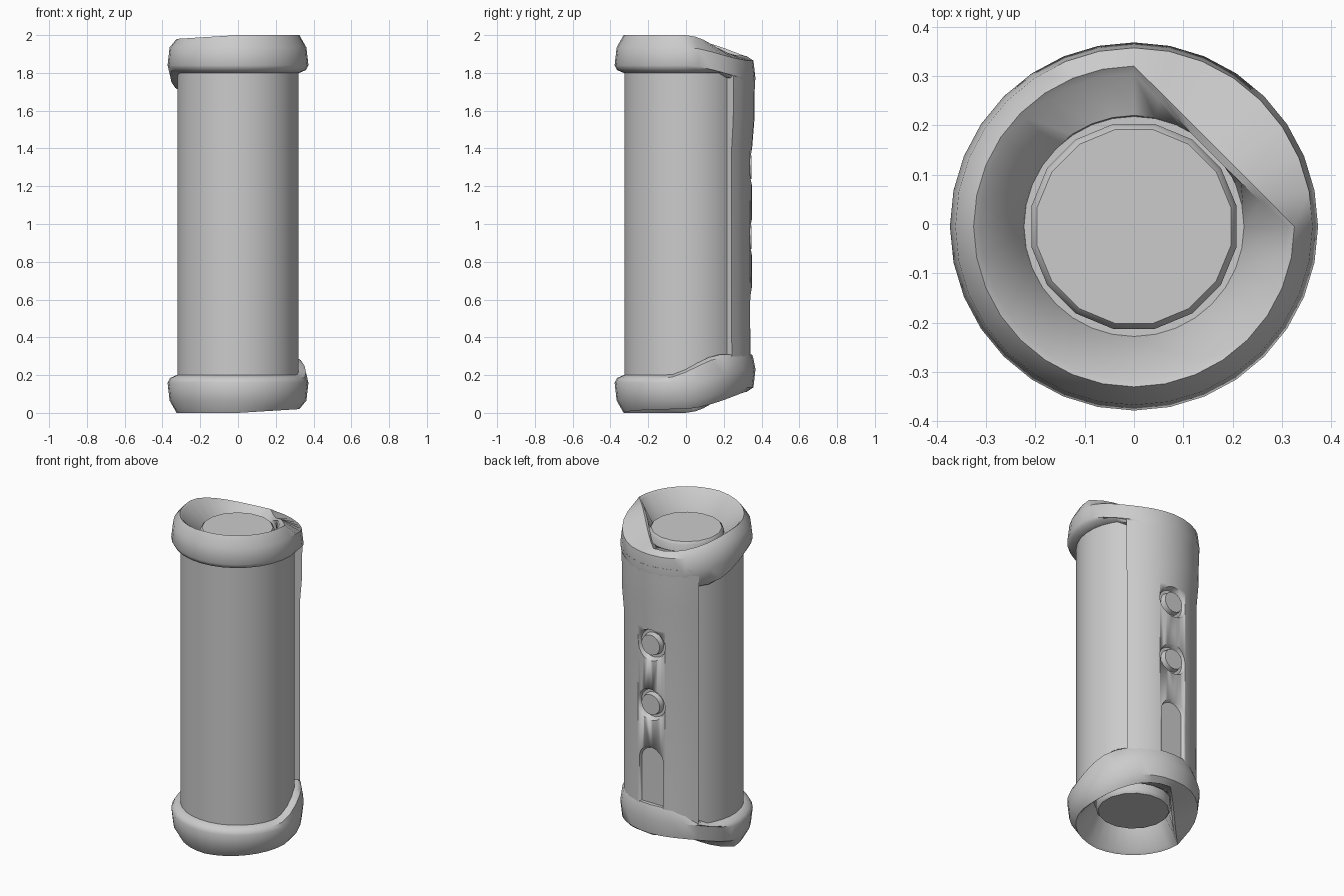
import bpy, bmesh, math
from mathutils import Matrix, Vector

if "Cube" in bpy.data.objects:
    bpy.data.objects.remove(bpy.data.objects["Cube"])

grey = bpy.data.materials.new("warm_grey")
grey.use_nodes = True
grey.diffuse_color = (0.6, 0.6, 0.6, 1)
grey.node_tree.nodes["Principled BSDF"].inputs["Base Color"].default_value = (0.6, 0.6, 0.6, 1)
FLIP = Matrix.Translation((0, 0, 2)) @ Matrix.Rotation(math.pi, 4, 'Y')
CENTRE_Y = -0.005


def finish(name, bm, angle=40):
    bmesh.ops.recalc_face_normals(bm, faces=bm.faces)
    mesh = bpy.data.meshes.new(name)
    bm.to_mesh(mesh)
    bm.free()
    mesh.materials.append(grey)
    ob = bpy.data.objects.new(name, mesh)
    bpy.context.collection.objects.link(ob)
    bpy.ops.object.select_all(action='DESELECT')
    ob.select_set(True)
    bpy.context.view_layer.objects.active = ob
    bpy.ops.object.shade_smooth_by_angle(angle=math.radians(angle))
    return ob


def loft(name, loops, around, matrix=Matrix()):
    """Skin closed cross-sections; join the ends or cap them."""
    bm = bmesh.new()
    rows = [[bm.verts.new(matrix @ Vector(p)) for p in loop] for loop in loops]
    pairs = list(zip(rows, rows[1:])) + ([(rows[-1], rows[0])] if around else [])
    for a, b in pairs:
        for i in range(len(a)):
            j = (i + 1) % len(a)
            bm.faces.new((a[i], a[j], b[j], b[i]))
    if not around:
        bm.faces.new(rows[0])
        bm.faces.new(rows[-1])
    return finish(name, bm)


def polar(r, angle, z):
    return (r * math.cos(angle), r * math.sin(angle) + CENTRE_Y, z)


def lathe(name, profile, sides, matrix=Matrix()):
    return loft(name, [[polar(r, math.tau * (i + 0.5) / sides, z) for i in range(sides)]
                       for r, z in profile], False, matrix)


def ramp(v, lo, hi):
    t = min(1, max(0, (v - lo) / (hi - lo)))
    return t * t * (3 - 2 * t)


def bumper_section(angle):
    """Bumper cross-section: the crest dips at the back and cuts one corner."""
    x, y = math.cos(angle), math.sin(angle)
    back = ramp(y, 0.0, 1.0)
    side = ramp(-x, -0.3, 0.6)
    crest_r = 0.325
    corner = math.cos(angle - math.pi / 4)
    if corner > 0.68:
        crest_r = min(crest_r, 0.23 / corner)
    crest_z = 2.0 - 0.11 * max(0, y) ** 1.6 - 0.02 * max(0, -x)
    low = 1.80 - 0.11 * (side * ramp(y, -0.3, 0.6) + (1 - side) * ramp(y, 0.55, 1.0))
    shoulder = 1.935 - 0.07 * back
    widest = 1.84 - 0.07 * back
    return [polar(0.21, angle, 1.78), polar(0.225, angle, 1.85),
            polar(crest_r - 0.015, angle, crest_z - 0.012), polar(crest_r, angle, crest_z),
            polar(0.362, angle, shoulder), polar(0.373, angle, widest),
            polar(0.36, angle, low + 0.015), polar(0.325 + 0.03 * back, angle, low),
            polar(0.29, angle, low)]


# Main cylinder
lathe("speaker_body", [(0.322, 0.16), (0.322, 1.84)], 32)

# End bumpers and recessed end discs; the lower end is the upper one turned over
for label, m in (("top", Matrix()), ("bottom", FLIP)):
    loft(label + "_bumper", [bumper_section(math.tau * i / 32) for i in range(32)], True, m)
    lathe(label + "_disc", [(0.212, 1.8), (0.212, 1.885), (0.2, 1.9)], 16, m)

# Curved spine along the back
angles = [math.radians(44 + 92 * i / 12) for i in range(13)]
levels = [(0.2, 0.357), (0.5, 0.355), (1.4, 0.355), (1.55, 0.367), (1.8, 0.37)]
spine = loft("back_spine", [[polar(r, a, z) for a in angles] +
                            [polar(0.3, a, z) for a in reversed(angles)]
                            for z, r in levels], False)


def capsule(name, radius, z_low, z_high, y_in, y_out, flare):
    """Round or stadium-shaped plug facing the back."""
    loops = []
    for y, r in ((y_in, radius), (y_out, radius + flare)):
        loops.append([(r * math.cos(a), y, (z_high if math.sin(a) > 0 else z_low) + r * math.sin(a))
                      for a in (math.tau * (i + 0.5) / 20 for i in range(20))])
    return loft(name, loops, False)


# Recesses for the two buttons and the long port cover
BUTTONS = (1.30, 0.93)
cutters = [capsule("button_cutter", 0.085, z, z, 0.315, 0.42, 0.035) for z in BUTTONS]
cutters.append(capsule("slot_cutter", 0.075, 0.28, 0.58, 0.325, 0.42, 0.05))
for cutter in cutters:
    mod = spine.modifiers.new("recess", 'BOOLEAN')
    mod.operation = 'DIFFERENCE'
    mod.solver = 'EXACT'
    mod.object = cutter
    bpy.context.view_layer.objects.active = spine
    bpy.ops.object.modifier_apply(modifier=mod.name)
    bpy.data.objects.remove(cutter)

# Round buttons
for name, z in zip(("upper_button", "lower_button"), BUTTONS):
    capsule(name, 0.07, z, z, 0.30, 0.347, -0.008)
